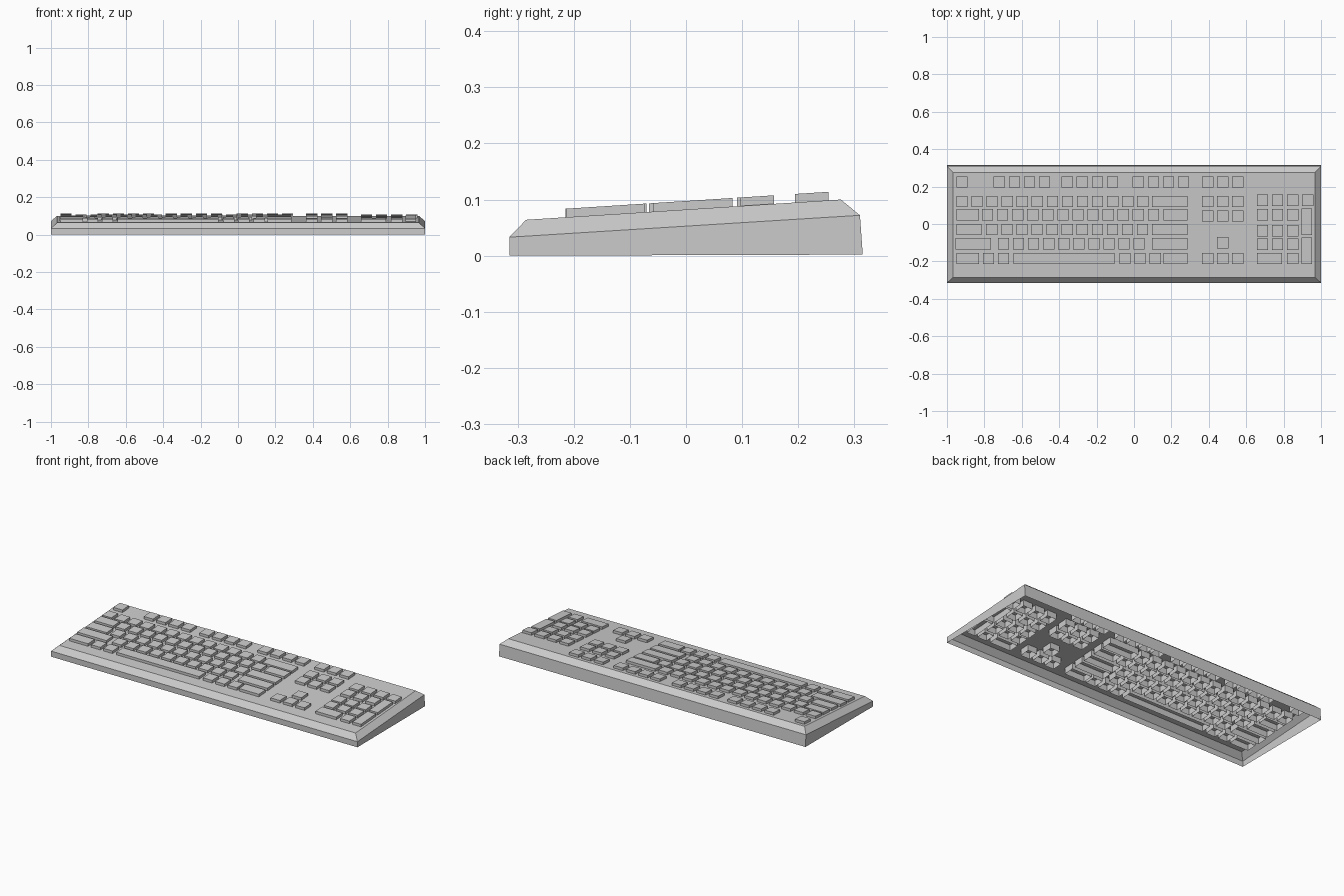
import bpy, bmesh

if "Cube" in bpy.data.objects:
    bpy.data.objects.remove(bpy.data.objects["Cube"])


def plate_z(y):
    """Height of the sloped top plate at depth y."""
    return 0.0823 + 0.0643 * y


def finish(bm, name):
    bmesh.ops.recalc_face_normals(bm, faces=bm.faces[:])
    mesh = bpy.data.meshes.new(name)
    bm.to_mesh(mesh)
    bm.free()
    obj = bpy.data.objects.new(name, mesh)
    bpy.context.collection.objects.link(obj)
    return obj


# Case: open-bottomed shell lofted through three rectangles
# each ring: half width, front (y, z), back (y, z)
rings = [(1.0, (-0.315, 0.0), (0.315, 0.002)),
         (1.0, (-0.315, 0.033), (0.31, 0.072)),
         (0.967, (-0.285, plate_z(-0.285)), (0.276, plate_z(0.276)))]
bm = bmesh.new()
loops = []
for hw, (fy, fz), (by, bz) in rings:
    loops.append([bm.verts.new(p) for p in
                  ((-hw, fy, fz), (hw, fy, fz), (hw, by, bz), (-hw, by, bz))])
for a, b in zip(loops, loops[1:]):
    for i in range(4):
        j = (i + 1) % 4
        bm.faces.new((a[i], a[j], b[j], b[i]))
bm.faces.new(loops[-1])
finish(bm, "case")

KEY = 0.06      # key size
PITCH = 0.0806  # key spacing
RISE = 0.0152   # height above the plate
DROP = 0.035    # skirt below the plate


def add_key(bm, x0, x1, y0, y1):
    """Hollow key cap, open underneath, following the plate slope."""
    corners = ((x0, y0), (x1, y0), (x1, y1), (x0, y1))
    low = [bm.verts.new((x, y, plate_z(y) - DROP)) for x, y in corners]
    top = [bm.verts.new((x, y, plate_z(y) + RISE)) for x, y in corners]
    for i in range(4):
        j = (i + 1) % 4
        bm.faces.new((low[i], low[j], top[j], top[i]))
    bm.faces.new(top)


def row(name, yc, runs=(), wide=()):
    """runs: (first x, count) of square keys; wide: (x0, x1) of long keys."""
    bm = bmesh.new()
    y0, y1 = yc - KEY / 2, yc + KEY / 2
    for x, n in runs:
        for i in range(n):
            add_key(bm, x + i * PITCH, x + i * PITCH + KEY, y0, y1)
    for x0, x1 in wide:
        add_key(bm, x0, x1, y0, y1)
    finish(bm, name)


Y_FUNC, Y_NUM, Y_UP, Y_HOME, Y_LOW, Y_BASE = 0.224, 0.121, 0.049, -0.03, -0.105, -0.185

# Main block rows
row("function_keys", Y_FUNC, [(-0.95, 1), (-0.75, 4), (-0.387, 4), (-0.007, 4)])
row("number_row", Y_NUM, [(-0.95, 13)], [(0.095, 0.287)])
row("upper_letter_row", Y_UP, [(-0.813, 12)], [(-0.95, -0.828), (0.157, 0.287)])
row("home_letter_row", Y_HOME, [(-0.79, 11)], [(-0.95, -0.815)])
row("lower_letter_row", Y_LOW, [(-0.728, 10)], [(-0.955, -0.765), (0.095, 0.287)])
row("enter_key", Y_HOME, wide=[(0.095, 0.287)])
row("modifier_keys", Y_BASE, [(-0.808, 2), (-0.078, 3)],
    [(-0.95, -0.828), (0.157, 0.287)])
row("space_bar", Y_BASE, wide=[(-0.643, -0.103)])

# Navigation block
NAV = 0.364
for label, y in (("system", Y_FUNC), ("upper_nav", Y_NUM), ("lower_nav", 0.043),
                 ("arrow", Y_BASE)):
    row(label + "_keys", y, [(NAV, 3)])
row("up_arrow_key", -0.1, [(NAV + PITCH, 1)])

# Number pad
PAD = 0.657
row("pad_top_row", 0.127, [(PAD, 4)])
for i, y in enumerate((0.049, -0.036, -0.108)):
    row(f"pad_row_{i + 1}", y, [(PAD, 3)])
row("pad_bottom_row", Y_BASE, [(PAD + 2 * PITCH, 1)], [(PAD, 0.792)])
for name, y0, y1 in (("pad_plus_key", -0.058, 0.083), ("pad_enter_key", -0.213, -0.073)):
    bm = bmesh.new()
    add_key(bm, PAD + 3 * PITCH - 0.002, PAD + 3 * PITCH + 0.053, y0, y1)
    finish(bm, name)
